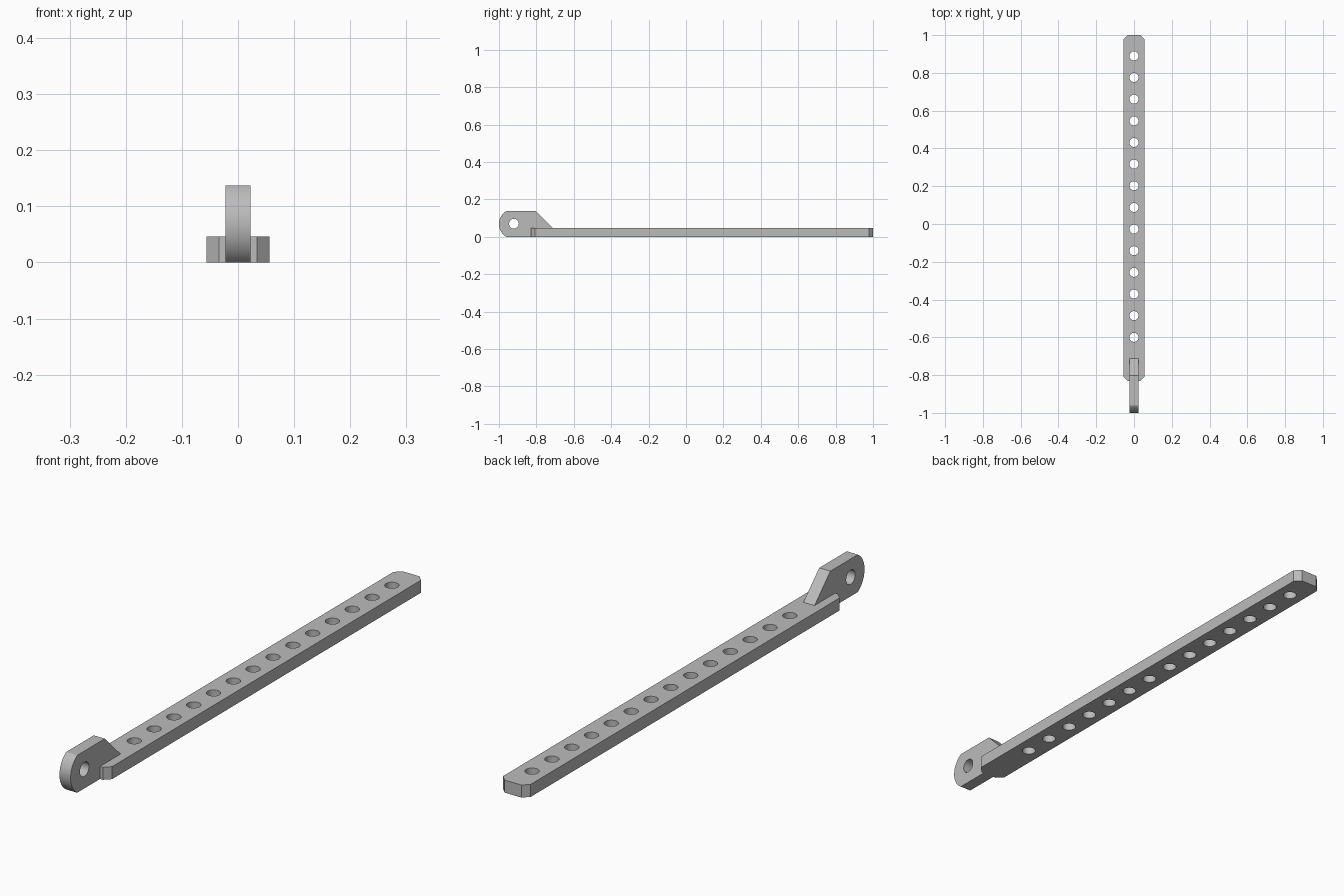
import bpy, bmesh, math
from mathutils import Matrix

if "Cube" in bpy.data.objects:
    bpy.data.objects.remove(bpy.data.objects["Cube"])

grey = bpy.data.materials.new("grey metal")
grey.diffuse_color = (0.5, 0.5, 0.5, 1)
grey.use_nodes = True
grey.node_tree.nodes["Principled BSDF"].inputs["Base Color"].default_value = grey.diffuse_color


def arc(cx, cy, r, a0, a1, n):
    return [(cx + r * math.cos(a0 + (a1 - a0) * i / n),
             cy + r * math.sin(a0 + (a1 - a0) * i / n)) for i in range(n + 1)]


def plate(name, outline, holes, thickness, matrix):
    """Extrude a flat outline with round holes (x, y, radius)."""
    curve = bpy.data.curves.new(name, 'CURVE')
    curve.dimensions = '2D'
    curve.fill_mode = 'BOTH'
    curve.extrude = thickness / 2
    loops = [outline] + [arc(x, y, r, 0, math.tau, 32)[:-1] for x, y, r in holes]
    for pts in loops:
        s = curve.splines.new('POLY')
        s.points.add(len(pts) - 1)
        for p, (x, y) in zip(s.points, pts):
            p.co = (x, y, 0, 1)
        s.use_cyclic_u = True
    tmp = bpy.data.objects.new(name + " outline", curve)
    bpy.context.collection.objects.link(tmp)
    dg = bpy.context.evaluated_depsgraph_get()
    mesh = bpy.data.meshes.new_from_object(tmp.evaluated_get(dg))
    bpy.data.objects.remove(tmp)

    # weld caps to walls and place the part
    bm = bmesh.new()
    bm.from_mesh(mesh)
    bmesh.ops.remove_doubles(bm, verts=bm.verts, dist=1e-5)
    bm.transform(matrix)
    bmesh.ops.recalc_face_normals(bm, faces=bm.faces)
    bm.to_mesh(mesh)
    bm.free()
    mesh.materials.clear()
    mesh.materials.append(grey)
    ob = bpy.data.objects.new(name, mesh)
    bpy.context.collection.objects.link(ob)
    bpy.ops.object.select_all(action='DESELECT')
    ob.select_set(True)
    bpy.context.view_layer.objects.active = ob
    bpy.ops.object.shade_smooth_by_angle(angle=math.radians(30))
    return ob


# perforated bar with clipped corners
W, C, Y0, Y1, T = 0.056, 0.022, -0.83, 1.0, 0.046
bar = [(W, Y0 + C), (W, Y1 - C), (W - C, Y1), (C - W, Y1),
       (-W, Y1 - C), (-W, Y0 + C), (C - W, Y0), (W - C, Y0)]
holes = [(0, 0.89 - i * 1.49 / 13, 0.024) for i in range(14)]
plate("perforated_bar", bar, holes, T, Matrix.Translation((0, 0, T / 2)))

# upright hinge lug with rounded nose and sloped back, sunk into the bar
H, R, CY = 0.137, 0.08, -0.92
half = math.asin(H / 2 / R)
lug = arc(CY, H / 2, R, math.pi - half, math.pi + half, 24)
lug += [(-0.822, 0), (-0.822, 0.03), (-0.695, 0.03), (-0.802, H)]
upright = Matrix(((0, 0, 1, 0), (1, 0, 0, 0), (0, 1, 0, 0), (0, 0, 0, 1)))
plate("hinge_lug", lug, [(CY, 0.07, 0.026)], 0.045, upright)
